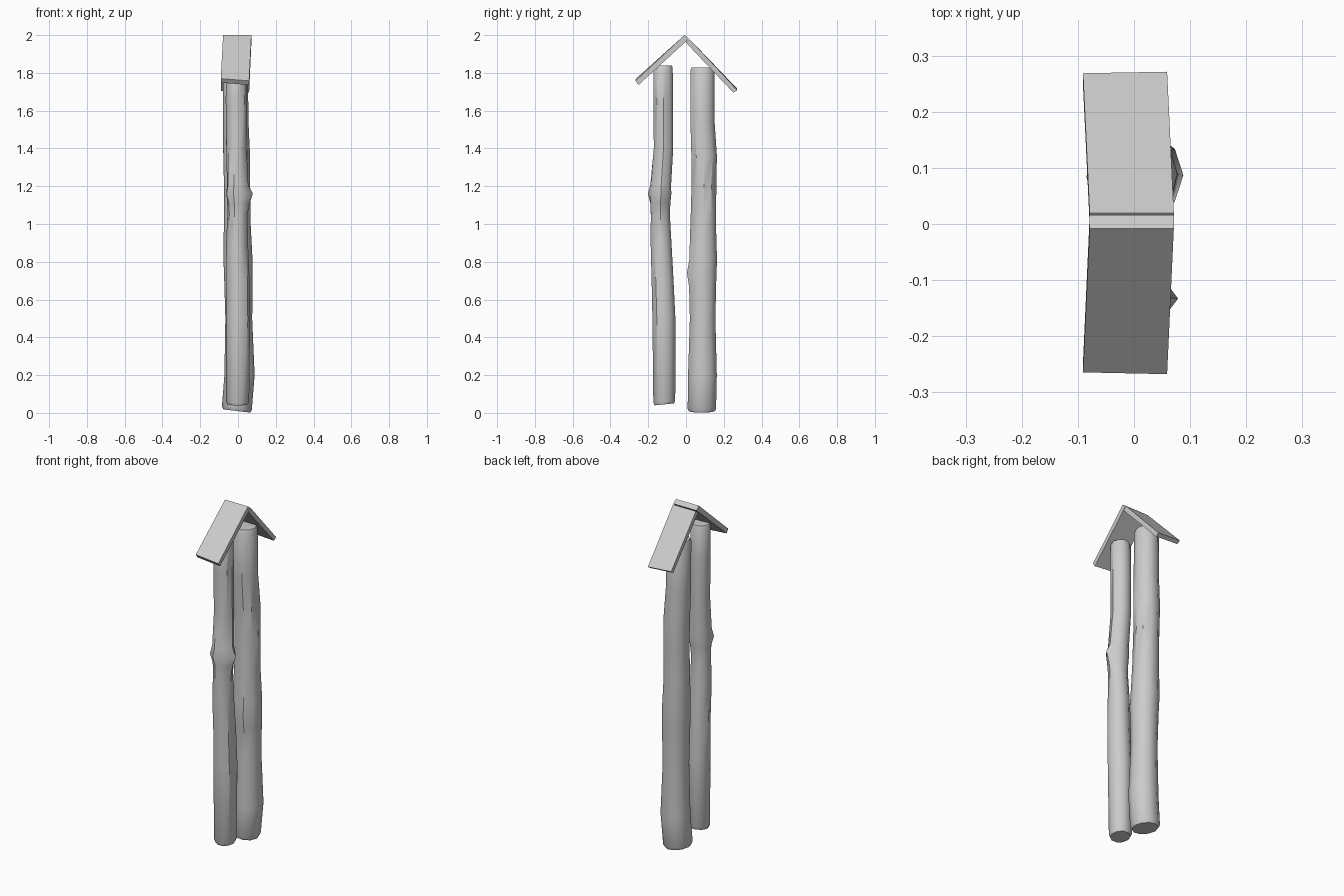
import bpy
import bmesh
from math import cos, sin, pi, exp
from mathutils import Vector

default_cube = bpy.data.objects.get("Cube")
if default_cube:
    bpy.data.objects.remove(default_cube, do_unlink=True)

# One plain grey for everything
grey = bpy.data.materials.new("plain grey")
grey.use_nodes = True
colour = (0.6, 0.6, 0.6, 1)
grey.diffuse_color = colour
grey.node_tree.nodes["Principled BSDF"].inputs["Base Color"].default_value = colour

SIDES = 10


def finish(name, bm, smooth):
    """Turn a bmesh into a named, coloured object."""
    bmesh.ops.recalc_face_normals(bm, faces=bm.faces)
    mesh = bpy.data.meshes.new(name)
    bm.to_mesh(mesh)
    bm.free()
    mesh.materials.append(grey)
    obj = bpy.data.objects.new(name, mesh)
    bpy.context.collection.objects.link(obj)
    if smooth:
        bpy.ops.object.select_all(action='DESELECT')
        obj.select_set(True)
        bpy.context.view_layer.objects.active = obj
        bpy.ops.object.shade_smooth_by_angle(angle=pi / 5)
    return obj


def log(name, sections, knots, tilt):
    """Loft rings (height, x centre, y centre, radius); push out knots."""
    bm = bmesh.new()
    rings = []
    for index, (height, cx, cy, radius) in enumerate(sections):
        ring = []
        for side in range(SIDES):
            angle = 2 * pi * side / SIDES
            outward = Vector((cos(angle), sin(angle), 0))
            point = Vector((cx, cy, height)) + outward * radius
            for knot_height, knot_angle, size in knots:
                facing = outward.dot(Vector((cos(knot_angle), sin(knot_angle), 0)))
                falloff = exp(-((height - knot_height) / 0.04) ** 2)
                point += outward * size * falloff * max(facing, 0) ** 6
            if index < 2:
                # slanted saw cut at the foot
                point.z += tilt[0] * (point.x - cx) + tilt[1] * (point.y - cy)
            ring.append(bm.verts.new(point))
        rings.append(ring)
    for lower, upper in zip(rings, rings[1:]):
        for side in range(SIDES):
            after = (side + 1) % SIDES
            bm.faces.new((lower[side], lower[after], upper[after], upper[side]))
    bm.faces.new(rings[0])
    bm.faces.new(rings[-1])
    return finish(name, bm, True)


def plank(name, profile, eave_twist):
    """Sloping board; profile runs ridge top, ridge under, eave under, eave top."""
    bm = bmesh.new()
    ends = []
    for side in (-1, 1):
        end = []
        for index, (y, z) in enumerate(profile):
            at_eave = index > 1
            x = side * 0.075 - (0.016 if at_eave else 0.004)
            drop = side * eave_twist if at_eave else 0
            end.append(bm.verts.new((x, y * (1 + abs(drop) * side), z - drop)))
        ends.append(end)
        bm.faces.new(end)
    for index in range(len(profile)):
        after = (index + 1) % len(profile)
        bm.faces.new((ends[0][index], ends[0][after], ends[1][after], ends[1][index]))
    return finish(name, bm, False)


# Thin front log with a ring of knots
log("front_log", [
    (0.045, -0.002, -0.115, 0.054),
    (0.06, -0.002, -0.115, 0.061),
    (0.5, 0, -0.117, 0.064),
    (0.7, 0, -0.124, 0.061),
    (0.9, -0.005, -0.132, 0.058),
    (1.05, -0.003, -0.136, 0.053),
    (1.11, -0.002, -0.135, 0.055),
    (1.16, -0.002, -0.133, 0.058),
    (1.21, -0.003, -0.131, 0.055),
    (1.4, -0.008, -0.119, 0.054),
    (1.65, -0.01, -0.12, 0.055),
    (1.83, -0.01, -0.122, 0.054),
    (1.84, -0.01, -0.122, 0.049),
], knots=[(1.15, 0, 0.024), (1.17, pi * 1.3, 0.02)], tilt=(0, 0.1))

# Thick back log with a single knot facing the front log
log("back_log", [
    (0.01, -0.006, 0.084, 0.071),
    (0.025, -0.006, 0.084, 0.079),
    (0.2, 0.008, 0.087, 0.08),
    (0.5, 0.004, 0.088, 0.071),
    (0.67, 0.003, 0.088, 0.075),
    (0.74, 0.002, 0.089, 0.076),
    (0.81, 0, 0.091, 0.077),
    (1, -0.004, 0.091, 0.071),
    (1.2, -0.005, 0.095, 0.069),
    (1.36, -0.007, 0.096, 0.071),
    (1.55, -0.012, 0.087, 0.067),
    (1.815, -0.014, 0.087, 0.067),
    (1.828, -0.014, 0.087, 0.061),
], knots=[(0.74, pi * 1.6, 0.012)], tilt=(-0.12, 0))

# Two roof boards butted together at the ridge
plank("front_roof_board", [
    (-0.008, 2), (0.016, 1.981), (-0.25, 1.742), (-0.266, 1.764)], 0.006)
plank("back_roof_board", [
    (0.02, 1.978), (-0.002, 1.962), (0.25, 1.7), (0.27, 1.714)], 0.005)
